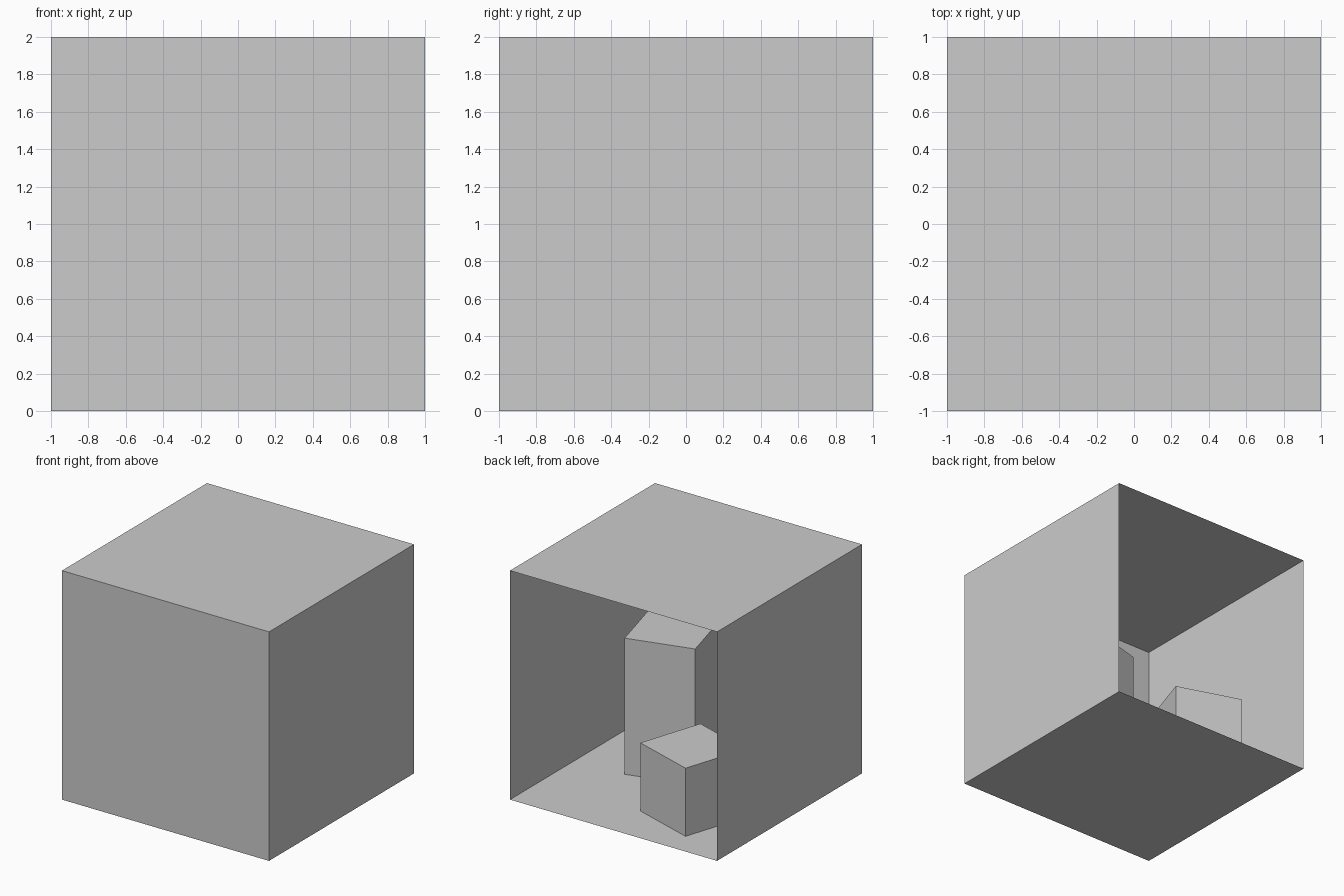
import bpy
from math import radians

if "Cube" in bpy.data.objects:
    bpy.data.objects.remove(bpy.data.objects["Cube"])


def panel(name, location, rotation):
    """Thin square room panel, normal facing into the room."""
    bpy.ops.mesh.primitive_plane_add(
        size=2, location=location, rotation=[radians(a) for a in rotation])
    bpy.context.object.name = name


def block(name, x, y, side, height, angle):
    """Square block standing on the floor, turned about z."""
    bpy.ops.mesh.primitive_cube_add(
        size=1, location=(x, y, height / 2), rotation=(0, 0, radians(angle)))
    ob = bpy.context.object
    ob.name = name
    ob.scale = (side, side, height)
    bpy.ops.object.transform_apply(location=False, rotation=False, scale=True)


# Room: five panels, open towards +y
panel("floor", (0, 0, 0), (0, 0, 0))
panel("ceiling", (0, 0, 2), (180, 0, 0))
panel("end_wall", (0, -1, 1), (-90, 0, 0))
panel("left_wall", (-1, 0, 1), (0, 90, 0))
panel("right_wall", (1, 0, 1), (0, -90, 0))

# Two turned blocks on the floor
block("tall_block", 0.319, -0.273, 0.595, 1.189, 15)
block("short_block", -0.341, 0.391, 0.595, 0.595, -18)
